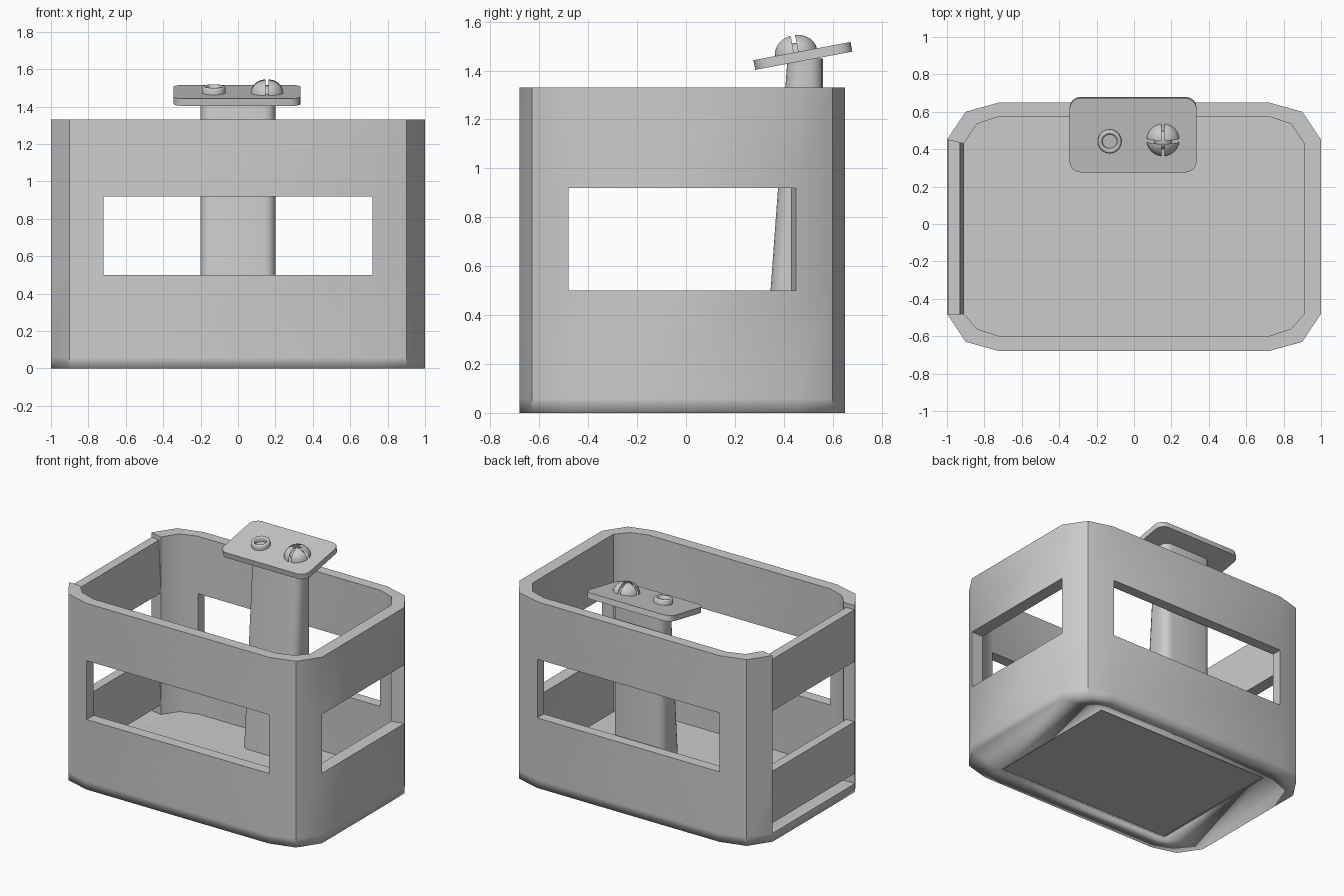
import bpy, bmesh, math
from mathutils import Matrix, Vector

if "Cube" in bpy.data.objects:
    bpy.data.objects.remove(bpy.data.objects["Cube"], do_unlink=True)

GREY = bpy.data.materials.new("light grey")
GREY.use_nodes = True
GREY.diffuse_color = (0.6, 0.6, 0.6, 1)
GREY.node_tree.nodes["Principled BSDF"].inputs["Base Color"].default_value = (0.6, 0.6, 0.6, 1)


def finish(bm, name, matrix=None, sharp=40, blend_below=-1):
    """Turn a bmesh into a smooth shaded object with sharp creases."""
    bmesh.ops.remove_doubles(bm, verts=bm.verts, dist=0.0005)
    bmesh.ops.recalc_face_normals(bm, faces=bm.faces)
    for f in bm.faces:
        f.smooth = True
    for e in bm.edges:
        low = max(v.co.z for v in e.verts) < blend_below
        e.smooth = low or e.calc_face_angle(0) < math.radians(sharp)
    mesh = bpy.data.meshes.new(name)
    bm.to_mesh(mesh)
    bm.free()
    mesh.materials.append(GREY)
    obj = bpy.data.objects.new(name, mesh)
    if matrix:
        obj.matrix_world = matrix
    bpy.context.collection.objects.link(obj)
    return obj


def box(lo, hi):
    lo, hi = Vector(lo), Vector(hi)
    bm = bmesh.new()
    bmesh.ops.create_cube(bm, size=1)
    for v in bm.verts:
        v.co = (lo + hi) / 2 + v.co * (hi - lo)
    return bm


def round_uprights(bm, radius, segments=4):
    edges = [e for e in bm.edges if abs(e.verts[0].co.z - e.verts[1].co.z) > 0.02]
    bmesh.ops.bevel(bm, geom=edges, offset=radius, segments=segments, profile=0.5, affect='EDGES')


# --- Cabin body: a ring of wall cells, some left out as openings ---
def outline(half):
    return half + [(-x, y) for x, y in reversed(half)]


outer = outline([(0.72, -0.68), (0.9, -0.63), (1, -0.48), (1, 0.45), (0.9, 0.6), (0.72, 0.65)])
inner = outline([(0.72, -0.6), (0.84, -0.56), (0.91, -0.48), (0.91, 0.43), (0.84, 0.535), (0.72, 0.575)])
base = [(max(-0.7, min(0.7, x)), max(-0.53, min(0.5, y))) for x, y in inner]
base = [(math.copysign(0.7, x), -0.53 if y < 0 else 0.5) for x, y in base]
levels = [0, 0.06, 0.5, 0.92, 1.33]
COUNT = len(outer)
RIGHT_SIDE, BACK, DOOR, FRONT = 2, 5, 8, 11


def kept(i, k):
    i %= COUNT
    if not 0 <= k < len(levels) - 1:
        return False
    if i == DOOR:
        return k == 0
    return not (i in (RIGHT_SIDE, BACK, FRONT) and k == 2)


bm = bmesh.new()
out_v = [[bm.verts.new((x, y, z)) for x, y in outer] for z in levels]
in_v = [[bm.verts.new((x, y, z)) for x, y in (inner if z else base)] for z in levels]
for k in range(len(levels) - 1):
    for i in range(COUNT):
        if not kept(i, k):
            continue
        j = (i + 1) % COUNT
        o, n = out_v, in_v
        bm.faces.new((o[k][i], o[k][j], o[k + 1][j], o[k + 1][i]))
        bm.faces.new((n[k][j], n[k][i], n[k + 1][i], n[k + 1][j]))
        if not kept(i, k - 1):
            bm.faces.new((o[k][j], o[k][i], n[k][i], n[k][j]))
        if not kept(i, k + 1):
            bm.faces.new((o[k + 1][i], o[k + 1][j], n[k + 1][j], n[k + 1][i]))
        if not kept(i - 1, k):
            bm.faces.new((o[k][i], o[k + 1][i], n[k + 1][i], n[k][i]))
        if not kept(i + 1, k):
            bm.faces.new((o[k][j], n[k][j], n[k + 1][j], o[k + 1][j]))
finish(bm, "cabin_walls", blend_below=0.03)

# --- Floor and underside ---
bm = bmesh.new()
floor = bm.faces.new([bm.verts.new((x, y, 0.061)) for x, y in inner])
bmesh.ops.inset_individual(bm, faces=[floor], thickness=0.12)
finish(bm, "floor")
finish(box((-0.7, -0.53, 0.008), (0.7, 0.5, 0.03)), "underside_plate")

# --- Two door panels, slimmer along the top edge ---
for name, low, high in (("lower_door_panel", 0.13, 0.5), ("upper_door_panel", 0.93, 1.3)):
    bm = box((-0.995, -0.49, low), (-0.91, 0.46, high))
    for v in bm.verts:
        if v.co.z > high - 0.01 and v.co.x > -0.95:
            v.co.x = -0.93
    finish(bm, name)

# --- Control post with a leaning front ---
bm = box((-0.2, 0.31, 0.01), (0.2, 0.56, 1.45))
for v in bm.verts:
    if v.co.z > 1 and v.co.y < 0.4:
        v.co.y = 0.415
round_uprights(bm, 0.06)
finish(bm, "control_post")

# --- Tilted control plate ---
tilt = Matrix.Translation((-0.005, 0.478, 1.46)) @ Matrix.Rotation(math.radians(10.6), 4, 'X')
bm = box((-0.34, -0.202, -0.02), (0.34, 0.202, 0.02))
round_uprights(bm, 0.06)
finish(bm, "control_plate", tilt)

# --- Ring button ---
bm = bmesh.new()
profile = [(0.04, 0), (0.063, 0), (0.063, 0.03), (0.057, 0.037), (0.046, 0.037), (0.04, 0.03)]
verts = [bm.verts.new((r, 0, z)) for r, z in profile]
edges = [bm.edges.new((verts[i - 1], verts[i])) for i in range(len(verts))]
bmesh.ops.spin(bm, geom=verts + edges, cent=(0, 0, 0), axis=(0, 0, 1),
               angle=math.tau, steps=24, use_duplicate=False)
finish(bm, "ring_button", tilt @ Matrix.Translation((-0.125, -0.03, 0.018)), sharp=50)

# --- Domed knob split into four by cross grooves ---
knob = tilt @ Matrix.Translation((0.16, -0.025, 0.018))
for q in range(4):
    bm = bmesh.new()
    bmesh.ops.create_uvsphere(bm, u_segments=24, v_segments=14, radius=0.088)
    for axis, gap in (((0, 0, 1), 0), ((1, 0, 0), 0.009), ((0, 1, 0), 0.009)):
        cut = bmesh.ops.bisect_plane(bm, geom=bm.verts[:] + bm.edges[:] + bm.faces[:],
                                     plane_co=Vector(axis) * gap, plane_no=axis, clear_inner=True)
        bmesh.ops.holes_fill(bm, edges=[e for e in cut["geom_cut"]
                                        if isinstance(e, bmesh.types.BMEdge)], sides=0)
    bmesh.ops.scale(bm, vec=(1, 1, 0.83), verts=bm.verts)
    finish(bm, "knob_quarter_%d" % (q + 1), knob @ Matrix.Rotation(q * math.pi / 2, 4, 'Z'))
bm = bmesh.new()
bmesh.ops.create_uvsphere(bm, u_segments=16, v_segments=10, radius=0.05)
finish(bm, "knob_core", knob @ Matrix.Diagonal((1, 1, 0.8, 1)))
